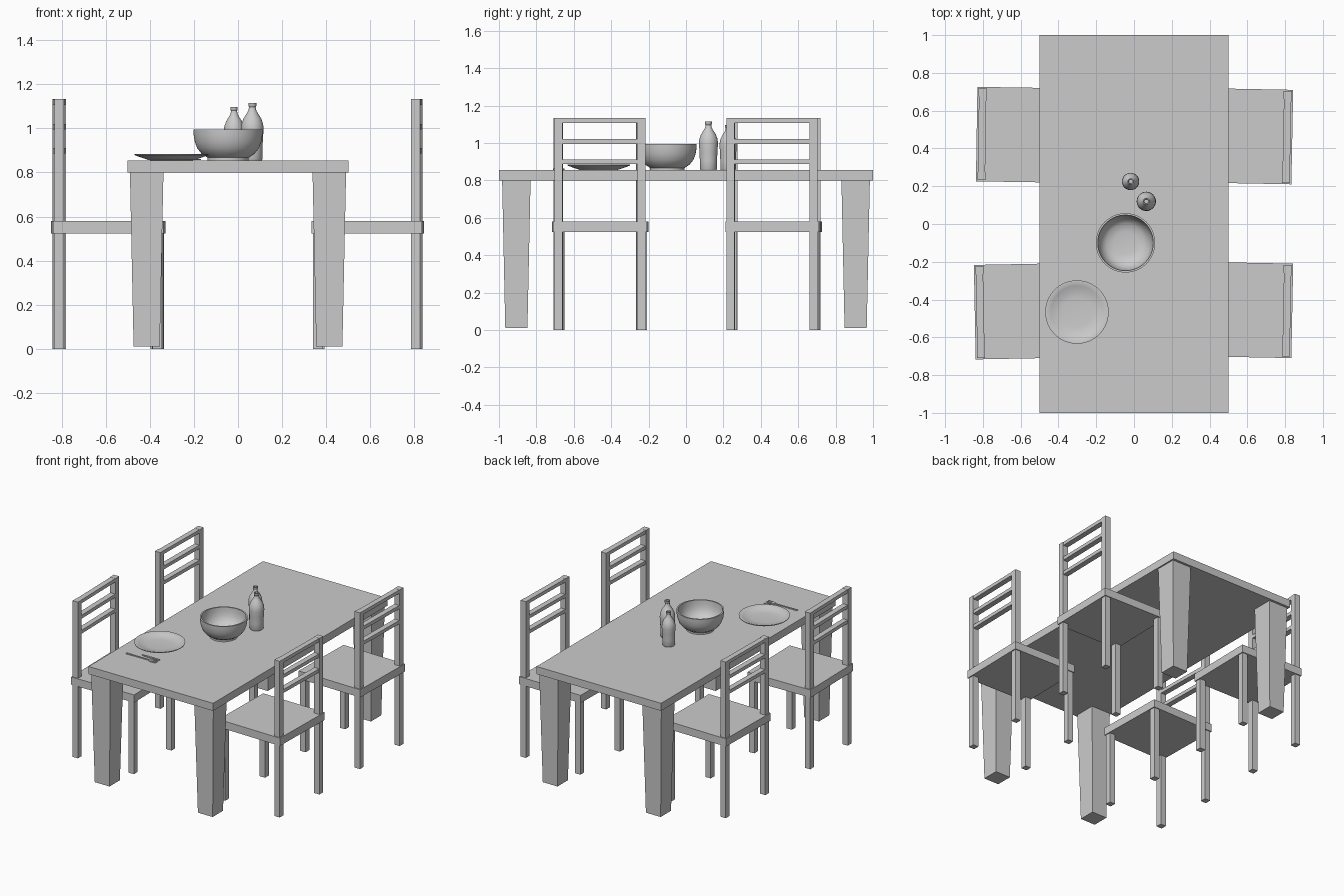
import bpy, bmesh
from math import radians, pi, cos, sin
from mathutils import Matrix, Vector

if "Cube" in bpy.data.objects:
    bpy.data.objects.remove(bpy.data.objects["Cube"])

TOP = 0.855  # table surface height


def finish(name, bm, smooth=False):
    bmesh.ops.recalc_face_normals(bm, faces=bm.faces[:])
    me = bpy.data.meshes.new(name)
    bm.to_mesh(me)
    bm.free()
    ob = bpy.data.objects.new(name, me)
    bpy.context.collection.objects.link(ob)
    if smooth:
        bpy.ops.object.select_all(action='DESELECT')
        ob.select_set(True)
        bpy.context.view_layer.objects.active = ob
        bpy.ops.object.shade_smooth_by_angle(angle=radians(40))
    return ob


def box(name, lo, hi, taper=1.0, place=None):
    """Box between two corners; taper scales the bottom face."""
    lo, hi = Vector(lo), Vector(hi)
    mid, size = (lo + hi) / 2, hi - lo
    bm = bmesh.new()
    bmesh.ops.create_cube(bm, size=1)
    for v in bm.verts:
        k = taper if v.co.z < 0 else 1
        v.co = mid + Vector((v.co.x * size.x * k, v.co.y * size.y * k, v.co.z * size.z))
    if place:
        bm.transform(place)
    return finish(name, bm)


def lathe(name, profile, x, y, steps=48):
    """Revolve (radius, height) points around a vertical axis."""
    bm = bmesh.new()
    vs = [bm.verts.new((r, 0, z)) for r, z in profile]
    es = [bm.edges.new(p) for p in zip(vs, vs[1:])]
    bmesh.ops.spin(bm, geom=vs + es, cent=(0, 0, 0), axis=(0, 0, 1),
                   angle=2 * pi, steps=steps, use_duplicate=False)
    bmesh.ops.remove_doubles(bm, verts=bm.verts[:], dist=1e-5)
    bm.transform(Matrix.Translation((x, y, TOP)))
    return finish(name, bm, True)


def flat_shape(name, half, x, y, z, thick, extra=()):
    """Thin symmetric blade from (length, half width) points plus side boxes."""
    bm = bmesh.new()
    outline = [(a, b) for a, b in half] + [(a, -b) for a, b in reversed(half)]
    f = bm.faces.new([bm.verts.new((a, b, 0)) for a, b in outline])
    ext = bmesh.ops.extrude_face_region(bm, geom=[f])
    moved = [g for g in ext['geom'] if isinstance(g, bmesh.types.BMVert)]
    bmesh.ops.translate(bm, verts=moved, vec=(0, 0, thick))
    for x0, x1, yc, w in extra:
        m = Matrix.Translation(((x0 + x1) / 2, yc, thick / 2)) @ Matrix.Diagonal((x1 - x0, w, thick, 1))
        bmesh.ops.create_cube(bm, size=1, matrix=m)
    bm.transform(Matrix.Translation((x, y, z)))
    return finish(name, bm)


# Table
box("table_top", (-0.5, -1, 0.8), (0.5, 1, TOP))
for sx in (-1, 1):
    for sy in (-1, 1):
        cx, cy = sx * 0.414, sy * 0.907
        box("table_leg", (cx - 0.076, cy - 0.076, 0.01), (cx + 0.076, cy + 0.076, 0.8), taper=0.78)


# Chairs: local +x is the back side
def chair(x, y, turn):
    m = Matrix.Translation((x, y, 0)) @ Matrix.Rotation(radians(turn), 4, 'Z')
    box("chair_seat", (-0.25, -0.25, 0.524), (0.25, 0.25, 0.58), place=m)
    for s in (-1, 1):
        a, b = sorted((s * 0.2, s * 0.243))
        box("chair_front_leg", (-0.243, a, 0), (-0.2, b, 0.525), place=m)
        box("chair_back_post", (0.2, a, 0), (0.243, b, 1.133), place=m)
    for z in (0.886, 0.995, 1.107):
        box("chair_back_slat", (0.202, -0.21, z), (0.241, 0.21, z + 0.025), place=m)


chair(0.588, 0.465, -1.1)
chair(0.588, -0.455, -1.1)
chair(-0.583, 0.472, 179.1)
chair(-0.593, -0.462, 181.1)

# Bowl
lathe("bowl", [(0, 0.005), (0.085, 0.005), (0.085, 0), (0.093, 0), (0.093, 0.012), (0.12, 0.03),
               (0.14, 0.055), (0.151, 0.085), (0.156, 0.115), (0.157, 0.14), (0.147, 0.14),
               (0.145, 0.11), (0.138, 0.08), (0.125, 0.052), (0.1, 0.03), (0.06, 0.024), (0, 0.022)],
      -0.045, -0.1, 64)

# Plate
plate = lathe("plate", [(0, 0.003), (0.09, 0.003), (0.095, 0), (0.105, 0.002), (0.14, 0.014),
                        (0.167, 0.024), (0.168, 0.029), (0.163, 0.03), (0.138, 0.021),
                        (0.11, 0.011), (0.08, 0.008), (0, 0.007)], -0.302, -0.466, 64)

# Bottles
bottle = [(0, 0), (0.043, 0), (0.046, 0.006), (0.046, 0.05), (0.048, 0.1), (0.051, 0.14),
          (0.049, 0.165), (0.04, 0.19), (0.026, 0.212), (0.018, 0.226), (0.015, 0.242),
          (0.018, 0.246), (0.018, 0.26), (0.012, 0.26), (0.011, 0.235), (0, 0.235)]
lathe("large_bottle", bottle, 0.065, 0.12, 32)
lathe("small_bottle", [(r * 0.9, z * 0.93) for r, z in bottle], -0.018, 0.225, 32)

# Cutlery
flat_shape("fork", [(-0.12, 0.005), (-0.11, 0.007), (-0.03, 0.004), (0.055, 0.004), (0.065, 0.013), (0.085, 0.016)],
           -0.288, -0.694, TOP + 0.001, 0.006,
           [(0.083, 0.12, yc, 0.005) for yc in (-0.0135, -0.0045, 0.0045, 0.0135)])
flat_shape("knife", [(-0.07, 0.002), (-0.04, 0.007), (0.0, 0.008), (0.03, 0.006), (0.066, 0.006), (0.07, 0.003)],
           -0.24, -0.657, TOP + 0.001, 0.006)
